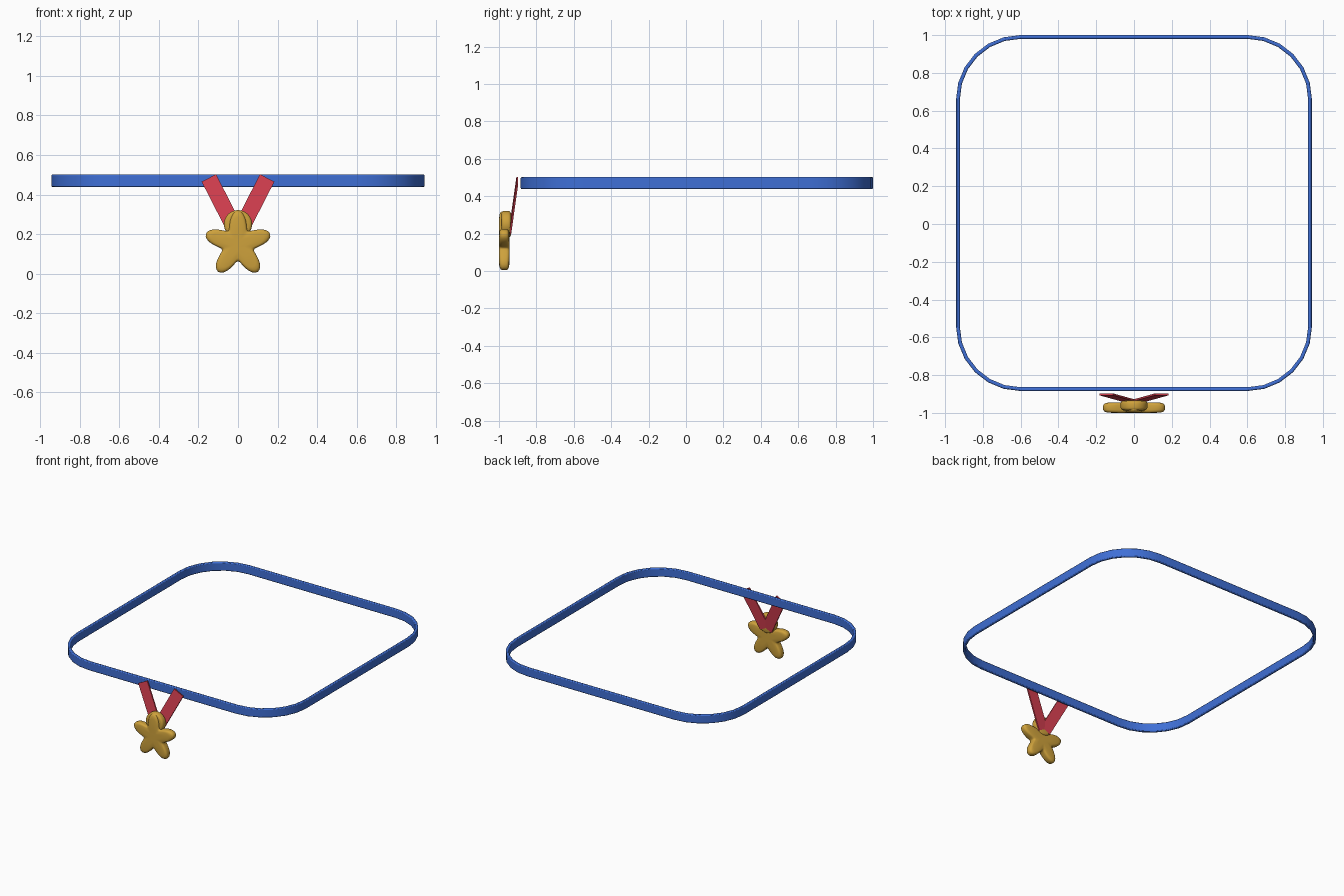
import bpy, bmesh, math
from mathutils import Vector

cube = bpy.data.objects.get("Cube")
if cube:
    bpy.data.objects.remove(cube, do_unlink=True)


def material(name, color):
    m = bpy.data.materials.new(name)
    m.use_nodes = True
    m.diffuse_color = (*color, 1)
    m.node_tree.nodes["Principled BSDF"].inputs["Base Color"].default_value = (*color, 1)
    return m


blue = material("collar blue", (0.05, 0.16, 0.67))
red = material("ribbon red", (0.67, 0.05, 0.08))
gold = material("medal gold", (0.62, 0.36, 0.045))


def finish(name, bm, mat, angle=40, bevel=0):
    bmesh.ops.recalc_face_normals(bm, faces=bm.faces)
    mesh = bpy.data.meshes.new(name)
    bm.to_mesh(mesh)
    bm.free()
    mesh.materials.append(mat)
    ob = bpy.data.objects.new(name, mesh)
    bpy.context.collection.objects.link(ob)
    if bevel:
        mod = ob.modifiers.new("soft edges", "BEVEL")
        mod.width, mod.segments = bevel, 2
    bpy.ops.object.select_all(action="DESELECT")
    ob.select_set(True)
    bpy.context.view_layer.objects.active = ob
    bpy.ops.object.shade_smooth_by_angle(angle=math.radians(angle))
    return ob


def bridge(bm, rings, closed=False):
    """Join successive rings of vertices with quads."""
    pairs = list(zip(rings, rings[1:]))
    if closed:
        pairs.append((rings[-1], rings[0]))
    for a, b in pairs:
        for i in range(len(a)):
            j = (i + 1) % len(a)
            bm.faces.new((a[i], a[j], b[j], b[i]))


# Collar: a thin band swept around a rounded square
def collar(half=0.942, radius=0.34, thick=0.02, low=0.438, high=0.502, y_mid=0.058, steps=6):
    bm = bmesh.new()
    rings = []
    for inset, z in ((0, low), (0, high), (thick, high), (thick, low)):
        ring = []
        for corner in range(4):
            mid = math.pi / 4 + corner * math.pi / 2
            cx = math.copysign(half - radius, math.cos(mid))
            cy = math.copysign(half - radius, math.sin(mid))
            for k in range(steps + 1):
                a = math.pi / 2 * (corner + k / steps)
                r = radius - inset
                ring.append(bm.verts.new((cx + r * math.cos(a), y_mid + cy + r * math.sin(a), z)))
        rings.append(ring)
    bridge(bm, rings, closed=True)
    finish("collar_band", bm, blue, bevel=0.006)


# Puffy medal pieces: an outline inflated through rounded layers
def puffy(name, outline, center, depth, count=80):
    bm = bmesh.new()
    layers = [(0.4, -1), (0.8, -0.97), (0.9, -0.88), (0.97, -0.7), (1, -0.4)]
    layers += [(s, -d) for s, d in reversed(layers)]
    rings = []
    for s, d in layers:
        ring = []
        for i in range(count):
            a = math.tau * i / count
            r = outline(a) * s
            ring.append(bm.verts.new((center[0] + r * math.sin(a), center[1] + d * depth / 2,
                                      center[2] + r * math.cos(a))))
        rings.append(ring)
    bridge(bm, rings)
    bm.faces.new(rings[0])
    bm.faces.new(rings[-1])
    finish(name, bm, gold, angle=60)


# Ribbon strap: a flat strip leaning from the collar down to the medal
def strap(name, side):
    top = Vector((side * 0.147, -0.902, 0.483))
    bottom = Vector((side * 0.01, -0.940, 0.215))
    along = (bottom - top).normalized()
    across = Vector((along.z, 0, -along.x)).normalized() * 0.041
    out = along.cross(across).normalized() * 0.005
    bm = bmesh.new()
    rings = [[bm.verts.new(p + across * u + out * v)
              for u, v in ((-1, -1), (1, -1), (1, 1), (-1, 1))] for p in (top, bottom)]
    bridge(bm, rings)
    for ring in rings:
        bm.faces.new(ring)
    finish(name, bm, red, angle=30)


collar()
puffy("star_medal", lambda a: 0.128 + 0.043 * math.cos(5 * a), (0, -0.972, 0.148), 0.056)
puffy("medal_loop", lambda a: 0.071, (0, -0.961, 0.25), 0.052)
for label, sign in (("left", 1), ("right", -1)):
    strap(label + "_ribbon", sign)
